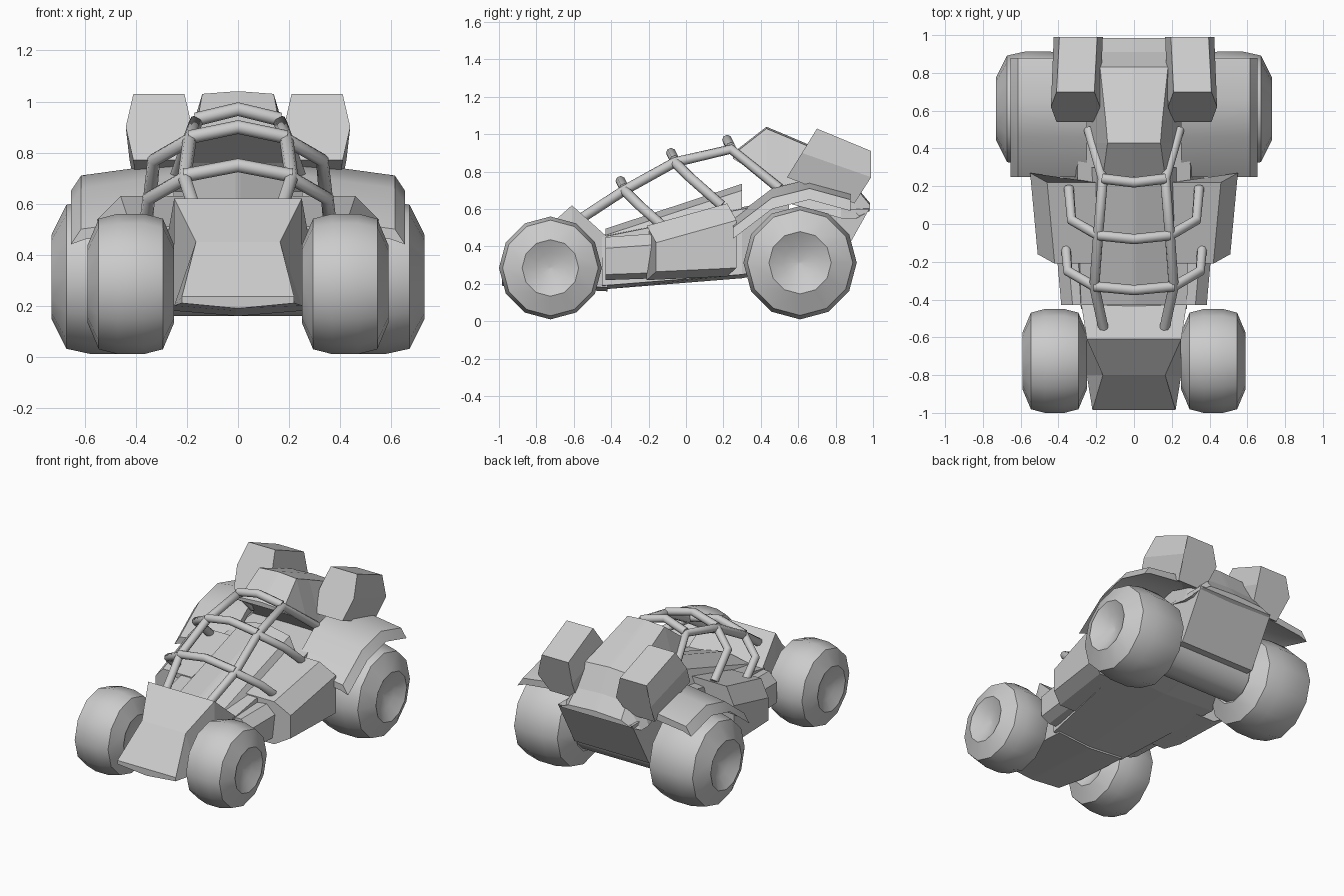
import bpy, bmesh
from math import sin, cos, tau, radians
from mathutils import Vector

default_cube = bpy.data.objects.get("Cube")
if default_cube:
    bpy.data.objects.remove(default_cube, do_unlink=True)

colour = (.6, .6, .6, 1)
grey = bpy.data.materials.new("body_grey")
grey.use_nodes = True
grey.diffuse_color = colour
grey.node_tree.nodes["Principled BSDF"].inputs["Base Color"].default_value = colour


def link(name, data):
    """Add an object to the scene as the only selected one."""
    part = bpy.data.objects.new(name, data)
    bpy.context.collection.objects.link(part)
    bpy.ops.object.select_all(action='DESELECT')
    bpy.context.view_layer.objects.active = part
    part.select_set(True)
    part.data.materials.append(grey)
    return part


def mirror_part(part):
    part.modifiers.new("mirror", 'MIRROR').use_mirror_merge = False


def loft(name, rings, mirrored=False, smooth=False):
    """Skin consecutive closed rings of points into one solid."""
    bm = bmesh.new()
    loops = [[bm.verts.new(point) for point in ring] for ring in rings]
    for near, far in zip(loops, loops[1:]):
        for i in range(len(near)):
            bm.faces.new((near[i - 1], near[i], far[i], far[i - 1]))
    bm.faces.new(loops[0])
    bm.faces.new(loops[-1])
    bmesh.ops.recalc_face_normals(bm, faces=bm.faces)
    mesh = bpy.data.meshes.new(name)
    bm.to_mesh(mesh)
    bm.free()
    part = link(name, mesh)
    if smooth:
        bpy.ops.object.shade_smooth_by_angle(angle=radians(35))
    if mirrored:
        mirror_part(part)


def body(name, stations, ridge=.01, keel=0, lean=0):
    """Symmetric shell; each station is y, bottom, top, bottom width, top width."""
    rings = []
    for y, bottom, top, low, high in stations:
        half = [(.01, y, bottom - keel), (low, y, bottom),
                (high, y + lean, top), (.01, y + lean, top + ridge)]
        rings.append(half + [(-x, v, z) for x, v, z in reversed(half)])
    loft(name, rings)


def pod(name, stations, cut, slant=0):
    """Chamfered side box; each station is y, width, bottom, top."""
    loft(name, [[(.2, y - slant, bottom), (width - cut, y - slant, bottom),
                 (width, y, bottom + cut / 2), (width, y, top - cut),
                 (width - cut, y - slant, top), (.2, y - slant, top)]
                for y, width, bottom, top in stations], mirrored=True)


def lathe(name, profile, centre, mirrored=True):
    """Turn an (offset, radius) profile about a sideways axis."""
    spokes = [tau * k / 12 for k in range(12)]
    loft(name, [[centre + Vector((offset, radius * sin(a), radius * cos(a))) for a in spokes]
                for offset, radius in profile], mirrored, smooth=True)


def wheel(name, x, y, radius, width):
    """Bulged tyre with a dished hub on both sides."""
    half = [(width * w, radius * r) for w, r in
            ((.7, .02), (.8, .3), (1, .55), (.74, .93), (.3, 1))]
    inner = [(-offset, r) for offset, r in reversed(half)]
    lathe(name, half + inner, Vector((x, y, radius + .01)))


def tube(name, points, mirrored=False):
    """Thin bar through a row of points."""
    curve = bpy.data.curves.new(name, 'CURVE')
    curve.dimensions = '3D'
    curve.bevel_depth = .027
    curve.bevel_resolution = 2
    curve.use_fill_caps = True
    spline = curve.splines.new('POLY')
    spline.points.add(len(points) - 1)
    for target, point in zip(spline.points, points):
        target.co = (*point, 1)
    link(name, curve)
    bpy.ops.object.convert(target='MESH')
    bpy.ops.object.shade_smooth_by_angle(angle=radians(50))
    if mirrored:
        mirror_part(bpy.context.object)


# Wheels, with a thick axle at the back
wheel("front_wheels", .42, -.725, .275, .17)
wheel("rear_wheels", .51, .61, .303, .22)
lathe("rear_axle", [(-.4, .15), (.4, .15)], Vector((0, .61, .31)), mirrored=False)

# Wedge nose, pinched at mid height
body("nose", [(-.985, .21, .235, .22, .22), (-.8, .2, .45, .25, .165),
              (-.61, .19, .62, .25, .25), (-.42, .18, .45, .25, .28)], ridge=0, keel=.02)

# Central tub, narrowing between the rear wheels
body("tub", [(-.45, .19, .45, .27, .28), (.3, .25, .6, .38, .3),
             (.55, .3, .65, .26, .26)], keel=.02)

# Sloping fairing inside the cockpit
body("cockpit_fairing", [(-.43, .4, .46, .25, .18), (.3, .5, .7, .27, .18)], ridge=.035)

# Stepped boxes along both sides
pod("side_steps", [(-.43, .385, .22, .45), (-.15, .41, .23, .47)], cut=.06)
pod("side_pods", [(-.16, .51, .22, .51), (.27, .55, .24, .63)], cut=.09, slant=.05)

# Engine cover, raised clear of the cockpit, above an undercut tail
body("engine_cover", [(.25, .87, .89, .18, .165), (.43, .76, 1.03, .22, .14),
                      (.55, .63, .98, .26, .15), (.83, .55, .86, .3, .18),
                      (.91, .55, .71, .3, .19), (.985, .59, .62, .27, .2)])
body("tail_panel", [(.5, .28, .6, .28, .28), (.8, .28, .6, .28, .28)], lean=.18)

# Rear fenders: an arched top with a splayed outer lip
arch = [(.25, .5), (.46, .66), (.66, .71), (.88, .65)]
section = [(.25, .05), (.615, 0), (.655, -.06), (.6, -.04), (.25, 0)]
loft("rear_fenders", [[(x, y, z + rise) for x, rise in section] for y, z in arch],
     mirrored=True, smooth=True)

# Hexagonal rear boosters: raked front, undercut back
corners = [(-1, -1), (1, -1), (1, 0), (1, 1), (-1, 1), (-1, 0)]
front_face, rear_face = [], []
for side, up in corners:
    x = .31 + side * (.13 - .03 * abs(up))
    front_face.append((x, .62 + .08 * up, .9 + .13 * up))
    rear_face.append((x - .015, min(.99, .99 + .09 * up), .77 + .14 * up))
loft("rear_boosters", [front_face, rear_face], mirrored=True)

# Roll cage: two long rails, then bars and struts that start at their bends
rail = [Vector(p) for p in ((.16, -.56, .55), (.21, -.33, .7), (.19, -.06, .85),
                            (.165, .24, .92), (.24, .5, .71))]
tube("cage_rails", rail, mirrored=True)
for name, bend in zip(("front", "middle", "rear"), rail[1:]):
    x, y, z = bend
    tube(name + "_cage_bar", [(-x, y, z + .01), (0, y - .02, z + .05), (x, y, z + .01)])
for name, bend in zip(("front", "middle"), rail[1:]):
    elbow = bend + Vector((.14, .08, -.08))
    foot = bend + Vector((.155, .25, -.23))
    tube(name + "_cage_struts", [bend, elbow, foot], mirrored=True)
